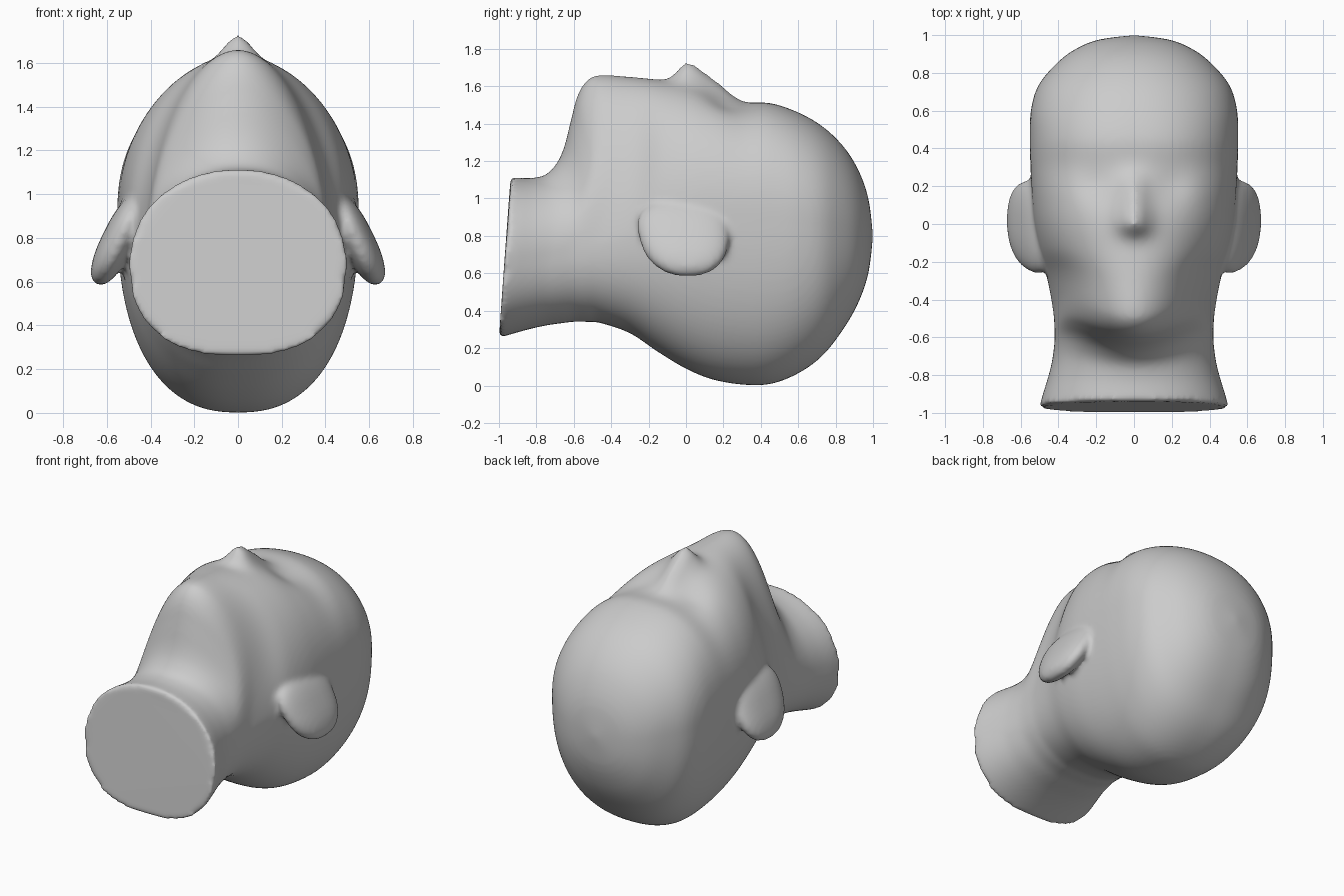
import bpy, bmesh, math
from mathutils import Vector, Matrix

if "Cube" in bpy.data.objects:
    bpy.data.objects.remove(bpy.data.objects["Cube"])

# Head cross-sections along the body axis: y, back z, front z, half width, z of widest point
ROWS = [
    (-.97, .255, 1.115, .500, .68), (-.91, .275, 1.11, .485, .68), (-.83, .30, 1.11, .460, .68),
    (-.75, .32, 1.13, .438, .69), (-.69, .33, 1.19, .428, .70), (-.65, .335, 1.28, .423, .71),
    (-.615, .34, 1.42, .420, .72), (-.58, .342, 1.55, .420, .73), (-.53, .34, 1.63, .422, .74),
    (-.46, .335, 1.66, .428, .76), (-.30, .28, 1.65, .457, .80), (-.15, .18, 1.635, .500, .86),
    (0, .09, 1.615, .528, .90), (.14, .033, 1.575, .540, .92), (.30, .005, 1.515, .548, .92),
    (.45, .008, 1.51, .552, .91), (.60, .065, 1.46, .546, .90), (.73, .16, 1.385, .508, .88),
    (.84, .30, 1.28, .420, .86), (.92, .44, 1.155, .320, .83), (.975, .60, 1.00, .190, .81),
    (1.0, .798, .802, .002, .80)]
SEG, STEPS = 96, 6


def gauss(v, centre, sigma):
    return math.exp(-((v - centre) / sigma) ** 2)


def spow(v, p):
    return math.copysign(abs(v) ** p, v)


def spline(i, t):
    p = [Vector(ROWS[min(max(i + k, 0), len(ROWS) - 1)]) for k in (-1, 0, 1, 2)]
    return .5 * (2 * p[1] + (p[2] - p[0]) * t + (2 * p[0] - 5 * p[1] + 4 * p[2] - p[3]) * t * t
                 + (3 * p[1] - p[0] - 3 * p[2] + p[3]) * t ** 3)


def ring(row):
    y, z0, z1, w, zc = row
    pts = []
    for k in range(SEG):
        a = 2 * math.pi * k / SEG
        front = math.sin(a) > 0
        n = 2.1 - .25 * gauss(y, -.45, .25) + .2 * gauss(y, .4, .3) if front else 2.4
        x = w * spow(math.cos(a), 2 / n)
        z = zc + (z1 - zc if front else zc - z0) * spow(math.sin(a), 2 / n)
        yy = y
        if front:
            # rounded jaw line, nose with bridge, eye hollows
            yy += 1.5 * x * x * gauss(y, -.5, .25) * math.sin(a)
            tip = gauss(y, .01, .07 if y < .01 else .13)
            up = math.sin(a) ** 2
            z += up * (.115 * tip * gauss(x, 0, .085) + .035 * gauss(y, .18, .09) * gauss(x, 0, .06))
            z -= up * .03 * gauss(y, .2, .09) * gauss(abs(x), .2, .11)
        # slanted neck cut
        yy += .07 * (z - .68) * min(1, max(0, (-.7 - y) / .27))
        pts.append((x, yy, z))
    return pts


bm = bmesh.new()

# Skull, face and neck
rows = [spline(i, t / STEPS) for i in range(len(ROWS) - 1) for t in range(STEPS)] + [Vector(ROWS[-1])]
rings = [[bm.verts.new(p) for p in ring(r)] for r in rows]
for a, b in zip(rings, rings[1:]):
    for k in range(SEG):
        j = (k + 1) % SEG
        bm.faces.new((a[k], a[j], b[j], b[k]))
bm.faces.new(rings[0][::-1])
bm.faces.new(rings[-1])

# Ears: flattened blunt lobes leaning out and back
for side in (-1, 1):
    ear = bmesh.ops.create_uvsphere(bm, u_segments=32, v_segments=20, radius=1)["verts"]
    turn = Matrix.Rotation(math.radians(-26), 3, 'Y')
    for v in ear:
        c = Vector((spow(v.co.x, .9) * .075, spow(v.co.y, .85) * .24, spow(v.co.z, .8) * .225))
        c.y *= 1 - .12 * c.z / .225 * -1
        p = turn @ c + Vector((.548, .01 - .02, .79))
        p.y += .25 * (p.x - .55)
        v.co = (side * p.x, p.y, p.z)
bmesh.ops.recalc_face_normals(bm, faces=bm.faces)

mesh = bpy.data.meshes.new("head")
bm.to_mesh(mesh)
bm.free()
head = bpy.data.objects.new("head", mesh)
bpy.context.collection.objects.link(head)

# Fuse the parts into one skin and soften the joints
fuse = head.modifiers.new("fuse", 'REMESH')
fuse.mode = 'VOXEL'
fuse.voxel_size = .016
fuse.use_smooth_shade = True
soft = head.modifiers.new("soften", 'SMOOTH')
soft.factor = .5
soft.iterations = 8
bpy.context.view_layer.objects.active = head
head.select_set(True)
bpy.ops.object.shade_smooth()
